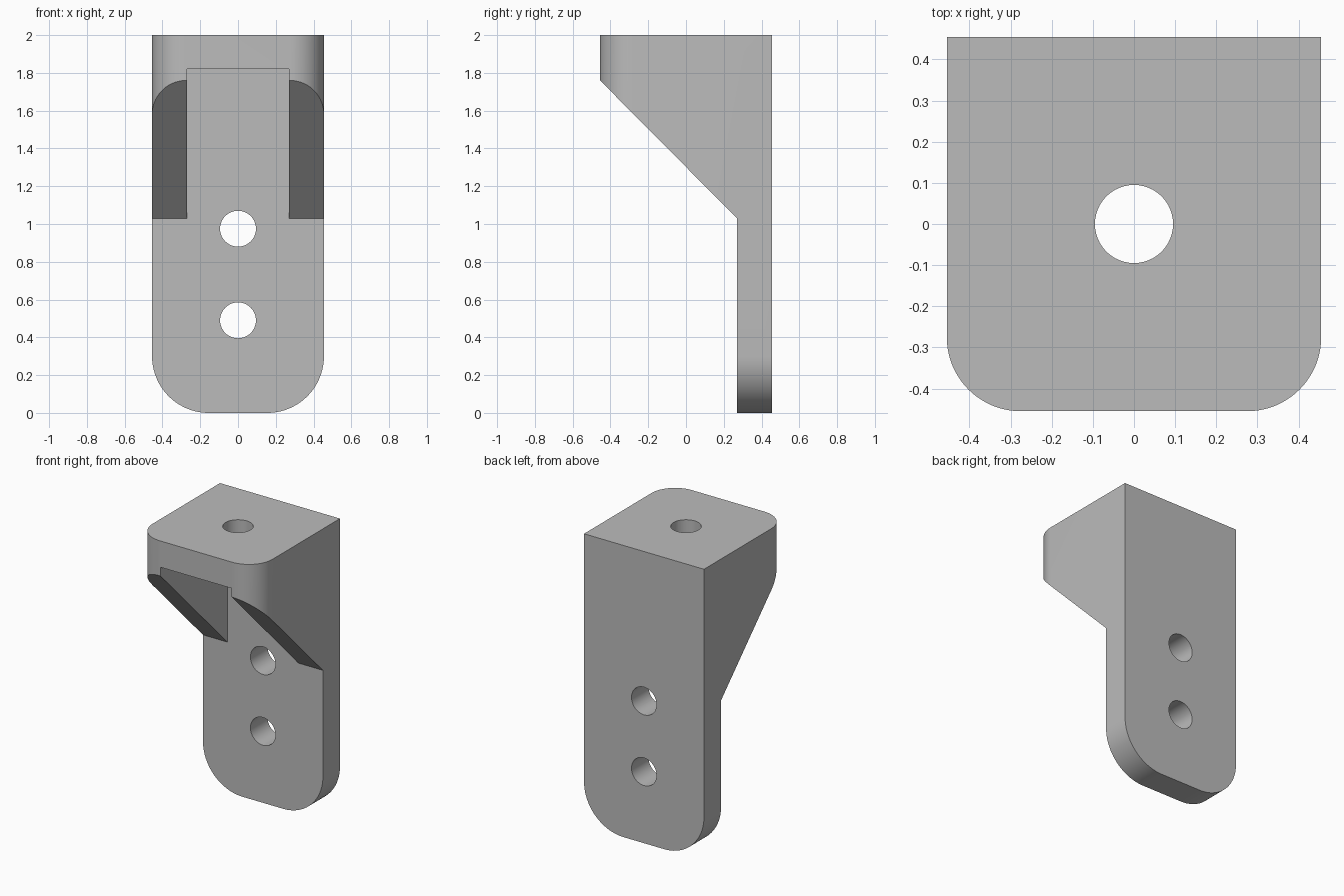
import bpy, bmesh, math
from mathutils import Vector

cube = bpy.data.objects.get("Cube")
if cube:
    bpy.data.objects.remove(cube)

HALF = 0.455       # half width and half depth
WALL = 0.27        # inner faces of gussets and back plate
HEIGHT = 2.0

grey = bpy.data.materials.new("plain_grey")
grey.use_nodes = True
grey.diffuse_color = (0.5, 0.5, 0.5, 1)
grey.node_tree.nodes["Principled BSDF"].inputs["Base Color"].default_value = (0.5, 0.5, 0.5, 1)


def prism(name, outline, place, start, end):
    """Extrude a 2D outline; place maps (u, v, depth) to a 3D point."""
    bm = bmesh.new()
    face = bm.faces.new([bm.verts.new(place(u, v, start)) for u, v in outline])
    move = Vector(place(0, 0, end)) - Vector(place(0, 0, start))
    out = bmesh.ops.extrude_face_region(bm, geom=[face], use_keep_orig=True)
    verts = [g for g in out["geom"] if isinstance(g, bmesh.types.BMVert)]
    bmesh.ops.translate(bm, verts=verts, vec=move)
    bmesh.ops.recalc_face_normals(bm, faces=bm.faces)
    mesh = bpy.data.meshes.new(name)
    bm.to_mesh(mesh)
    bm.free()
    mesh.materials.append(grey)
    obj = bpy.data.objects.new(name, mesh)
    bpy.context.collection.objects.link(obj)
    return obj


def rounded_end(low, high, radius, steps=20):
    """Strip from low to high whose two low corners are rounded."""
    points = [(HALF, high), (-HALF, high)]
    for side, order in ((-1, range(steps + 1)), (1, range(steps, -1, -1))):
        for i in order:
            a = math.pi / 2 * i / steps
            points.append((side * (HALF - radius + radius * math.cos(a)),
                           low + radius - radius * math.sin(a)))
    return points


def circle(u, v, radius=0.095, steps=48):
    return [(u + radius * math.cos(math.tau * i / steps),
             v + radius * math.sin(math.tau * i / steps)) for i in range(steps)]


def along_x(u, v, d): return (d, u, v)
def along_y(u, v, d): return (u, d, v)
def along_z(u, v, d): return (u, v, d)


# Body: upright block with rounded lower corners
bracket = prism("bracket", rounded_end(0, HEIGHT, 0.3), along_y, -0.7, HALF)

# Cutters: rounded front of the top plate, and the sloping side outline
plan = prism("plan_cutter", rounded_end(-HALF, 0.7, 0.18), along_z, -0.2, 2.2)
slope = prism("slope_cutter", [(-0.8, -0.2), (WALL, -0.2), (WALL, 1.03),
                               (-HALF, 1.76), (-0.8, 2.107)], along_x, -0.7, 0.7)

# Channel between the two gussets, under the top plate
channel = prism("channel_cutter", [(-WALL, 0.9), (WALL, 0.9), (WALL, 1.82), (-WALL, 1.82)],
                along_y, -0.8, WALL)

# Bolt holes
holes = [prism("lower_hole_cutter", circle(0, 0.49), along_y, 0.1, 0.7),
         prism("upper_hole_cutter", circle(0, 0.975), along_y, 0.1, 0.7),
         prism("top_hole_cutter", circle(0, 0), along_z, 1.7, 2.2)]

for cutter, mode in [(plan, "INTERSECT"), (slope, "DIFFERENCE"), (channel, "DIFFERENCE")] + \
                    [(h, "DIFFERENCE") for h in holes]:
    mod = bracket.modifiers.new(cutter.name, "BOOLEAN")
    mod.operation, mod.solver, mod.object = mode, "EXACT", cutter

# Apply the cuts and remove the helpers
bpy.context.view_layer.update()
graph = bpy.context.evaluated_depsgraph_get()
final = bpy.data.meshes.new_from_object(bracket.evaluated_get(graph))
bracket.modifiers.clear()
bracket.data = final
for cutter in [plan, slope, channel] + holes:
    bpy.data.objects.remove(cutter)

bpy.ops.object.select_all(action="DESELECT")
bracket.select_set(True)
bpy.context.view_layer.objects.active = bracket
bpy.ops.object.shade_smooth_by_angle(angle=math.radians(30))
